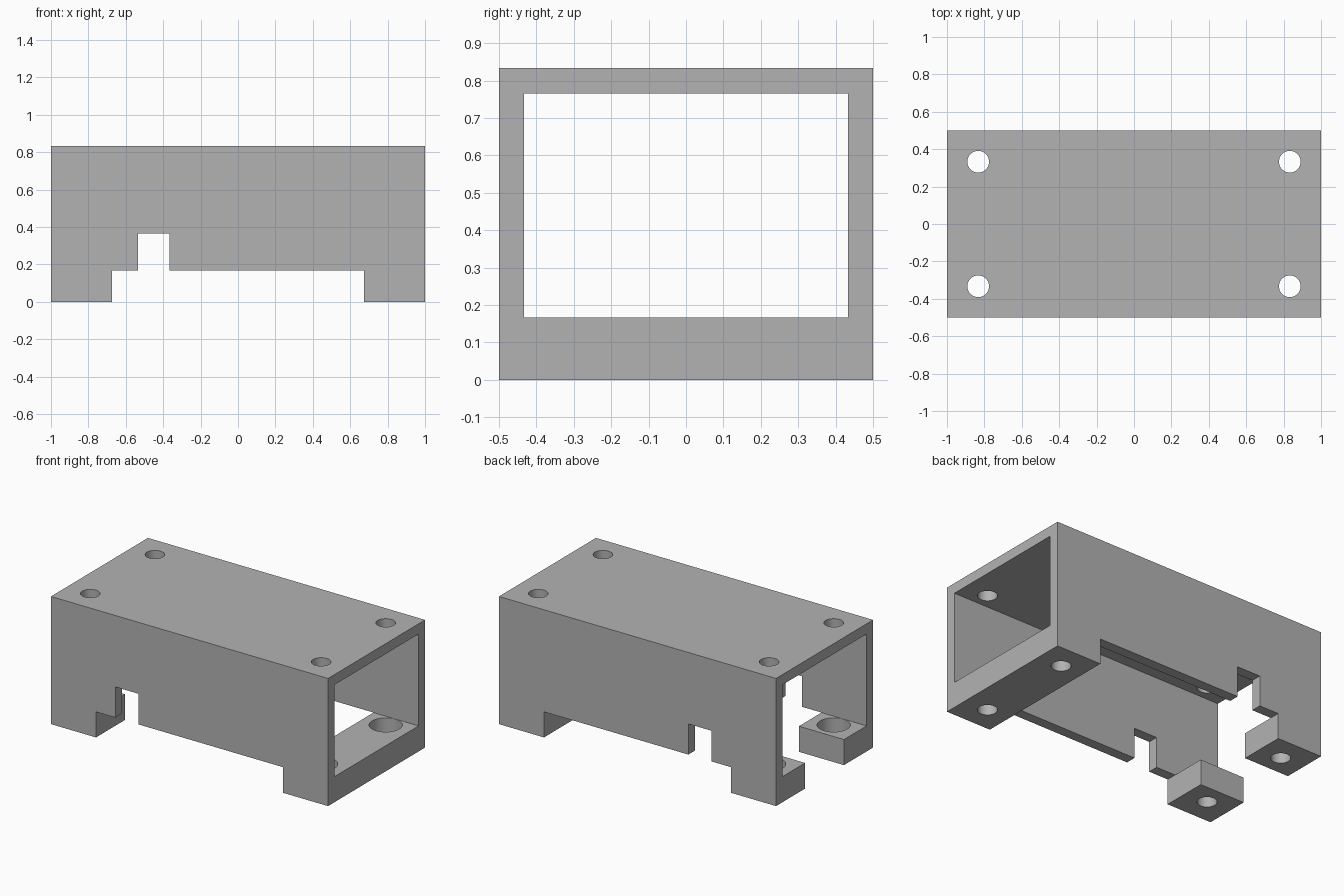
import bpy
import bmesh
from mathutils import Matrix, Vector

cube = bpy.data.objects.get("Cube")
if cube:
    bpy.data.objects.remove(cube, do_unlink=True)

LENGTH, WIDTH, HEIGHT = 2.0, 1.0, 0.833
WALL, FLOOR = 0.067, 0.167
FOOT_X = 0.675

grey = bpy.data.materials.new("plain grey")
grey.use_nodes = True
colour = (0.45, 0.45, 0.45, 1)
grey.diffuse_color = colour
grey.node_tree.nodes["Principled BSDF"].inputs["Base Color"].default_value = colour


def finish(name, bm):
    bmesh.ops.recalc_face_normals(bm, faces=bm.faces)
    mesh = bpy.data.meshes.new(name)
    bm.to_mesh(mesh)
    bm.free()
    mesh.materials.append(grey)
    obj = bpy.data.objects.new(name, mesh)
    bpy.context.collection.objects.link(obj)
    return obj


def box(name, low, high):
    low, high = Vector(low), Vector(high)
    bm = bmesh.new()
    place = Matrix.Translation((low + high) / 2) @ Matrix.Diagonal((high - low).to_4d())
    bmesh.ops.create_cube(bm, size=1, matrix=place)
    return finish(name, bm)


def cylinder(name, x, y, radius, bottom, top):
    bm = bmesh.new()
    bmesh.ops.create_cone(bm, cap_ends=True, segments=48, radius1=radius, radius2=radius,
                          depth=top - bottom,
                          matrix=Matrix.Translation((x, y, (bottom + top) / 2)))
    return finish(name, bm)


def cut(target, cutter):
    cutter.hide_render = True
    mod = target.modifiers.new("cut", "BOOLEAN")
    mod.operation = "DIFFERENCE"
    mod.solver = "EXACT"
    mod.object = cutter
    bpy.context.view_layer.objects.active = target
    bpy.ops.object.modifier_apply(modifier=mod.name)
    bpy.data.objects.remove(cutter, do_unlink=True)


# Housing: front outline with feet and cable notch, extruded across the width
outline = [(-1, 0), (-FOOT_X, 0), (-FOOT_X, FLOOR), (-0.535, FLOOR), (-0.535, 0.367),
           (-0.367, 0.367), (-0.367, FLOOR), (FOOT_X, FLOOR), (FOOT_X, 0), (1, 0),
           (1, HEIGHT), (-1, HEIGHT)]
bm = bmesh.new()
face = bm.faces.new([bm.verts.new((x, -WIDTH / 2, z)) for x, z in outline])
extruded = bmesh.ops.extrude_face_region(bm, geom=[face])["geom"]
bmesh.ops.translate(bm, vec=(0, WIDTH, 0),
                    verts=[v for v in extruded if isinstance(v, bmesh.types.BMVert)])
housing = finish("housing", bm)

# Open tunnel from end to end
inner = WIDTH / 2 - WALL
cut(housing, box("tunnel", (-1.1, -inner, FLOOR), (1.1, inner, HEIGHT - WALL)))

# Gap that splits one end into two feet
cut(housing, box("foot_gap", (-1.1, -0.2, -0.1), (-0.6, 0.2, 0.3)))

# Screw holes through roof and feet, with wide recesses in the foot tops
for x in (-0.833, 0.833):
    for y in (-0.333, 0.333):
        cut(housing, cylinder("screw_hole", x, y, 0.058, -0.1, 1))
        cut(housing, cylinder("screw_recess", x, y, 0.0985, 0.067, 0.3))

bpy.ops.object.select_all(action="DESELECT")
housing.select_set(True)
bpy.context.view_layer.objects.active = housing
bpy.ops.object.shade_smooth_by_angle()
